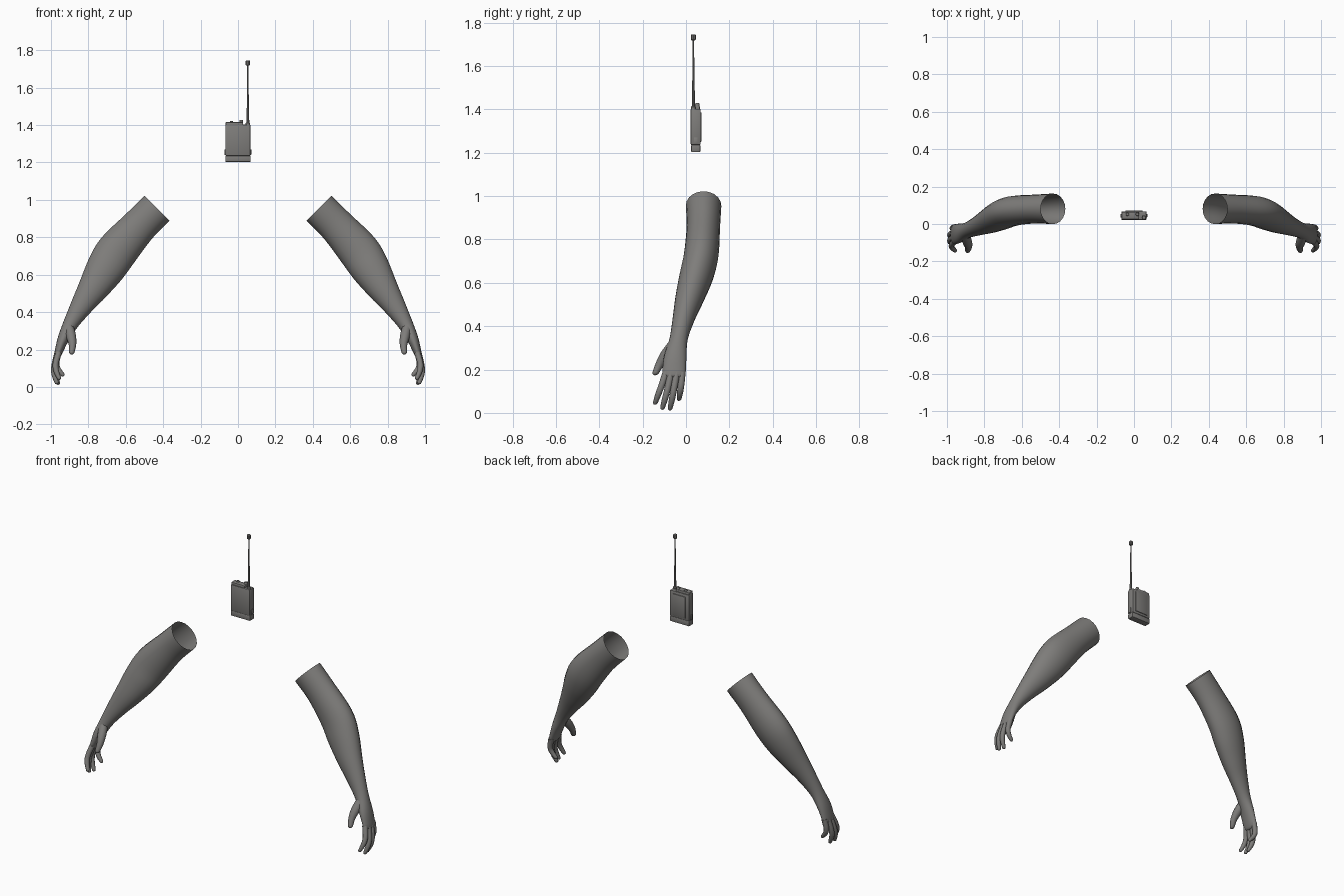
import bpy, bmesh, math
from mathutils import Vector

if "Cube" in bpy.data.objects:
    bpy.data.objects.remove(bpy.data.objects["Cube"])

grey = bpy.data.materials.new("warm_grey")
grey.diffuse_color = (0.21, 0.205, 0.197, 1)
grey.use_nodes = True
grey.node_tree.nodes["Principled BSDF"].inputs["Base Color"].default_value = grey.diffuse_color


def finish(name, bm, smooth=40, mirror=False):
    bmesh.ops.recalc_face_normals(bm, faces=bm.faces)
    me = bpy.data.meshes.new(name)
    bm.to_mesh(me)
    bm.free()
    ob = bpy.data.objects.new(name, me)
    bpy.context.collection.objects.link(ob)
    me.materials.append(grey)
    bpy.ops.object.select_all(action='DESELECT')
    ob.select_set(True)
    bpy.context.view_layer.objects.active = ob
    bpy.ops.object.shade_smooth_by_angle(angle=math.radians(smooth))
    if mirror:
        m = ob.modifiers.new("other_side", 'MIRROR')
        m.use_bisect_axis[0] = False
        m.use_mirror_merge = False
    return ob


def spline(pts, steps):
    """Catmull-Rom through tuples of any length."""
    p = [Vector(q) for q in pts]
    p = [p[0] * 2 - p[1]] + p + [p[-1] * 2 - p[-2]]
    out = []
    for i in range(1, len(p) - 2):
        a, b, c, d = p[i - 1:i + 3]
        for k in range(steps):
            t = k / steps
            out.append(0.5 * (2 * b + (c - a) * t + (2 * a - 5 * b + 4 * c - d) * t * t
                              + (3 * b - a - 3 * c + d) * t ** 3))
    return out + [p[-2]]


def tube(bm, stations, sides, steps, open_start=False, tip=True):
    """Loft ellipses (x, y, z, radius across, radius along y)."""
    st = spline(stations, steps)
    cs = [s.to_3d() if len(s) == 3 else Vector(s[:3]) for s in st]
    rs = [(s[3], s[4]) for s in st]
    if tip:   # rounded end
        d = (cs[-1] - cs[-2]).normalized()
        c, r = cs[-1], rs[-1]
        for a in (30, 58, 80):
            a = math.radians(a)
            cs.append(c + d * min(r) * math.sin(a))
            rs.append((r[0] * math.cos(a), r[1] * math.cos(a)))
    rings = []
    for i, c in enumerate(cs):
        t = cs[min(i + 1, len(cs) - 1)] - cs[max(i - 1, 0)]
        t.y *= 0.4
        u = Vector((0, 1, 0)).cross(t).normalized()
        v = t.cross(u).normalized()
        rings.append([bm.verts.new(c + u * rs[i][0] * math.cos(w) + v * rs[i][1] * math.sin(w))
                      for w in (2 * math.pi * k / sides for k in range(sides))])
    for a, b in zip(rings, rings[1:]):
        for k in range(sides):
            j = (k + 1) % sides
            bm.faces.new((a[k], a[j], b[j], b[k]))
    bm.faces.new(rings[-1])
    if not open_start:
        bm.faces.new(rings[0])


# Arm and palm: sleeve-like loft, open at the shoulder end
bm = bmesh.new()
tube(bm, [(.433, .081, .955, .094, .082), (.53, .080, .858, .096, .077),
          (.645, .070, .728, .110, .080), (.708, .048, .632, .104, .078),
          (.772, .017, .530, .083, .066), (.833, -.010, .438, .061, .051),
          (.893, -.034, .340, .041, .042), (.935, -.050, .255, .030, .052),
          (.963, -.056, .175, .020, .054)], 20, 4, open_start=True)
finish("arm", bm, 60, mirror=True)

# Fingers fan forward and curl slightly inward
fingers = {
    "index_finger": [(.958, -.092, .185), (.975, -.113, .125), (.972, -.128, .085), (.957, -.141, .048)],
    "middle_finger": [(.963, -.069, .185), (.983, -.085, .110), (.982, -.097, .065), (.970, -.108, .025)],
    "ring_finger": [(.964, -.043, .185), (.983, -.056, .110), (.979, -.065, .062), (.962, -.073, .022)],
    "little_finger": [(.960, -.018, .185), (.971, -.023, .125), (.960, -.028, .092), (.938, -.032, .066)],
}
for name, path in fingers.items():
    bm = bmesh.new()
    tube(bm, [(*p, r, r) for p, r in zip(path, (.017, .0155, .0145, .011))], 10, 3)
    finish(name, bm, 60, mirror=True)

bm = bmesh.new()
tube(bm, [(.905, -.052, .325, .026, .026), (.892, -.092, .270, .026, .026),
          (.885, -.120, .225, .020, .020), (.889, -.139, .187, .015, .015)], 12, 3)
finish("thumb", bm, 60, mirror=True)


# Radio pack
def box(name, x0, x1, y0, y1, z0, z1, bevel=.004):
    bm = bmesh.new()
    bmesh.ops.create_cube(bm, size=1)
    for v in bm.verts:
        v.co = ((x0 + x1) / 2 + v.co.x * (x1 - x0), (y0 + y1) / 2 + v.co.y * (y1 - y0),
                (z0 + z1) / 2 + v.co.z * (z1 - z0))
    if bevel:
        bmesh.ops.bevel(bm, geom=bm.edges[:], offset=bevel, segments=2, profile=.5, affect='EDGES')
    return finish(name, bm, 35)


def turned(name, x, y, profile, sides=12):
    """Upright turned part from (radius, z) pairs."""
    bm = bmesh.new()
    rings = [[bm.verts.new((x + r * math.cos(2 * math.pi * k / sides),
                            y + r * math.sin(2 * math.pi * k / sides), z))
              for k in range(sides)] for r, z in profile]
    for a, b in zip(rings, rings[1:]):
        for k in range(sides):
            j = (k + 1) % sides
            bm.faces.new((a[k], a[j], b[j], b[k]))
    bm.faces.new(rings[0])
    bm.faces.new(rings[-1])
    return finish(name, bm, 35)


box("radio_body", -.068, .067, .021, .068, 1.235, 1.402, .006)
box("battery_base", -.068, .067, .024, .066, 1.203, 1.236, .003)
box("top_cover", -.066, .028, .025, .064, 1.395, 1.416)
box("side_button", -.073, -.064, .036, .054, 1.24, 1.27, .002)
box("side_latch", .063, .071, .036, .054, 1.24, 1.27, .002)
box("back_plate", -.045, .045, .064, .072, 1.25, 1.385, .003)
turned("volume_knob", .018, .052, [(.010, 1.40), (.010, 1.424), (.008, 1.428)])
turned("channel_knob", -.035, .052, [(.009, 1.41), (.009, 1.420), (.007, 1.423)])
turned("antenna_socket", .053, .034, [(.012, 1.395), (.012, 1.41), (.008, 1.414)])
turned("antenna", .053, .034, [(.0075, 1.40), (.0065, 1.48), (.0045, 1.56), (.0035, 1.73)], 8)
turned("antenna_tip", .053, .034, [(.008, 1.718), (.012, 1.722), (.012, 1.742), (.009, 1.745)], 10)
